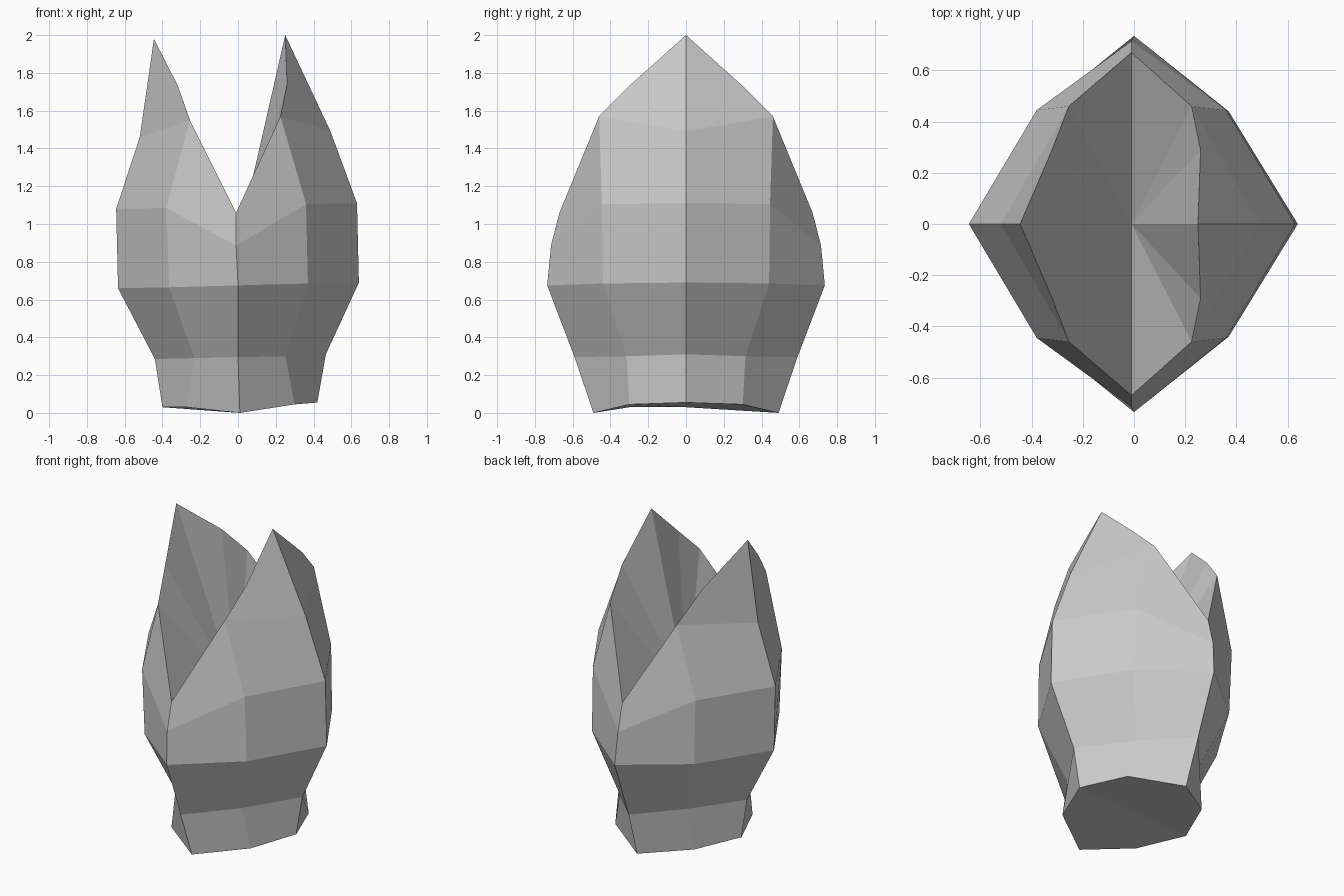
import bpy
import bmesh

if "Cube" in bpy.data.objects:
    bpy.data.objects.remove(bpy.data.objects["Cube"])

# Front half of the bud: each ring runs left, left-front, front, right-front, right
rings = [
    [(-0.40, 0, 0.03), (-0.27, -0.30, 0.03), (0.01, -0.49, 0.0), (0.30, -0.30, 0.045), (0.42, 0, 0.055)],
    [(-0.44, 0, 0.285), (-0.23, -0.315, 0.29), (0.0, -0.59, 0.295), (0.25, -0.315, 0.30), (0.465, 0, 0.31)],
    [(-0.635, 0, 0.66), (-0.365, -0.44, 0.665), (0.0, -0.735, 0.675), (0.37, -0.44, 0.685), (0.64, 0, 0.69)],
    [(-0.645, 0, 1.08), (-0.38, -0.445, 1.085), (-0.01, -0.715, 0.885), (0.36, -0.445, 1.105), (0.63, 0, 1.11)],
    [(-0.52, 0, 1.46), (-0.255, -0.46, 1.55), (-0.01, -0.67, 1.06), (0.225, -0.46, 1.57), (0.49, 0, 1.49)],
]

bm = bmesh.new()
rows = [[bm.verts.new(p) for p in ring] for ring in rings]

# Outer wall and base
for low, high in zip(rows, rows[1:]):
    for i in range(4):
        bm.faces.new((low[i], low[i + 1], high[i + 1], high[i]))
bm.faces.new(rows[0][::-1])

# Two pointed petals with the V-shaped hollow between them
left, left_front, notch, right_front, right = rows[-1]
left_tip, left_edge, right_edge, right_tip, hollow = [
    bm.verts.new(p) for p in
    ((-0.445, 0, 1.98), (-0.32, -0.29, 1.735), (0.26, -0.29, 1.74), (0.25, 0, 2.0), (-0.01, 0, 0.86))]
bm.faces.new((left, left_front, left_edge, left_tip))
bm.faces.new((right_front, right, right_tip, right_edge))
rim = [left_tip, left_edge, left_front, notch, right_front, right_edge, right_tip]
for a, b in zip(rim, rim[1:]):
    bm.faces.new((hollow, a, b))

mesh = bpy.data.meshes.new("split_bud")
bm.to_mesh(mesh)
bm.free()
bud = bpy.data.objects.new("split_bud", mesh)
bpy.context.collection.objects.link(bud)

# Back half
mirror = bud.modifiers.new("back_half", 'MIRROR')
mirror.use_axis = (False, True, False)
